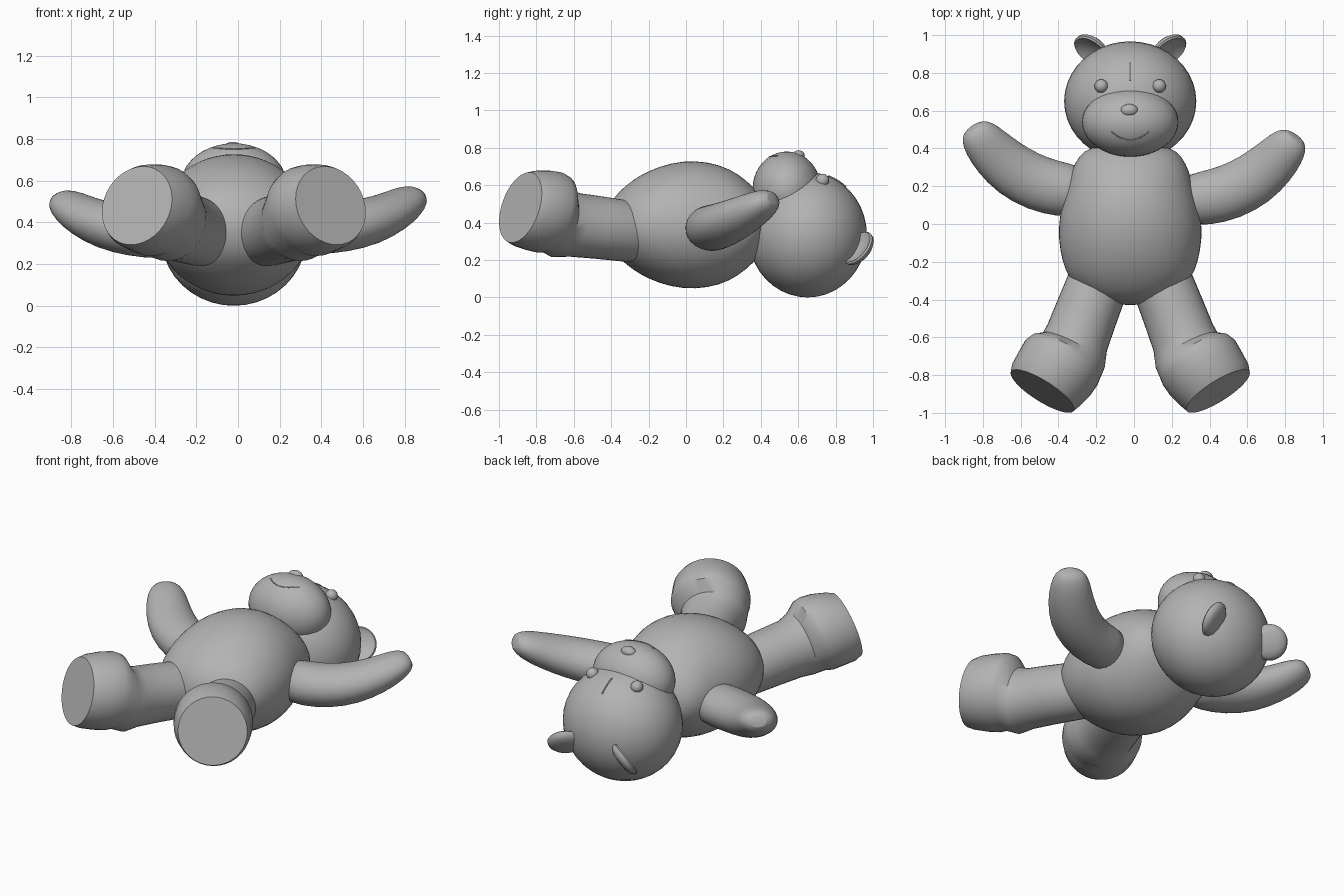
import bpy, bmesh, math
from mathutils import Vector

if "Cube" in bpy.data.objects:
    bpy.data.objects.remove(bpy.data.objects["Cube"], do_unlink=True)

CX = -0.02  # symmetry plane of the toy

grey = bpy.data.materials.new("plush grey")
grey.use_nodes = True
grey.diffuse_color = (0.45, 0.45, 0.45, 1)
grey.node_tree.nodes["Principled BSDF"].inputs["Base Color"].default_value = (0.45, 0.45, 0.45, 1)


def finish(obj, angle=40):
    obj.data.materials.append(grey)
    bpy.ops.object.select_all(action="DESELECT")
    obj.select_set(True)
    bpy.context.view_layer.objects.active = obj
    bpy.ops.object.shade_smooth_by_angle(angle=math.radians(angle))
    return obj


def ellipsoid(name, centre, radii, segments=40):
    bpy.ops.mesh.primitive_uv_sphere_add(segments=segments, ring_count=segments // 2, location=centre)
    obj = bpy.context.object
    obj.name = name
    obj.scale = radii
    bpy.ops.object.transform_apply(location=False, rotation=False, scale=True)
    return finish(obj)


def loft(name, rings, axes=None, segments=28, smooth=0):
    """Skin elliptical rings (x, y, z, side radius, upright radius) along a path."""
    bm = bmesh.new()
    centres = [Vector(r[:3]) for r in rings]
    loops = []
    for i, r in enumerate(rings):
        ahead = centres[min(i + 1, len(rings) - 1)] - centres[max(i - 1, 0)]
        d = Vector(axes[i] if axes else ahead).normalized()
        u = d.cross(Vector((0, 0, 1))).normalized()
        v = u.cross(d)
        angles = [2 * math.pi * k / segments for k in range(segments)]
        loops.append([bm.verts.new(centres[i] + u * r[3] * math.cos(a) + v * r[4] * math.sin(a))
                      for a in angles])
    for a, b in zip(loops, loops[1:]):
        for k in range(segments):
            n = (k + 1) % segments
            bm.faces.new((a[k], a[n], b[n], b[k]))
    bm.faces.new(loops[0])
    bm.faces.new(loops[-1])
    bmesh.ops.recalc_face_normals(bm, faces=bm.faces)
    mesh = bpy.data.meshes.new(name)
    bm.to_mesh(mesh)
    bm.free()
    obj = bpy.data.objects.new(name, mesh)
    bpy.context.collection.objects.link(obj)
    if smooth:
        obj.modifiers.new("soften", "SUBSURF").levels = smooth
        obj.modifiers["soften"].render_levels = smooth
    return finish(obj)


def on_surface(centre, radii, x, y):
    """Point on the upper side of an ellipsoid."""
    h = 1 - ((x - centre[0]) / radii[0]) ** 2 - ((y - centre[1]) / radii[1]) ** 2
    return (x, y, centre[2] + radii[2] * math.sqrt(max(h, 0)))


# Body: barrel along y
barrel = [(-0.43, 0.03, 0.02), (-0.41, 0.15, 0.11), (-0.36, 0.26, 0.18), (-0.28, 0.33, 0.245),
          (-0.20, 0.362, 0.292), (-0.08, 0.384, 0.335), (0.05, 0.378, 0.348), (0.18, 0.34, 0.325),
          (0.28, 0.315, 0.275), (0.36, 0.275, 0.205), (0.41, 0.215, 0.145), (0.43, 0.05, 0.04)]
loft("body", [(CX, y, 0.388, rx, rz) for y, rx, rz in barrel], axes=[(0, 1, 0)] * len(barrel), smooth=1)

# Head, muzzle and nose
HEAD = (CX, 0.65, 0.335), (0.35, 0.317, 0.335)
MUZZLE = (CX, 0.539, 0.58), (0.255, 0.183, 0.2)
ellipsoid("head", *HEAD)
ellipsoid("muzzle", *MUZZLE)
ellipsoid("nose", (CX - 0.005, 0.602, 0.757), (0.046, 0.033, 0.03), 24)

# Stitched mouth and forehead seam
smile = [on_surface(*MUZZLE, CX + 0.1 * t / 6, 0.445 + 0.045 * (t / 6) ** 2) for t in range(-6, 7)]
loft("mouth", [p + (0.003, 0.003) for p in smile], segments=8)
seam = [on_surface(*HEAD, CX, 0.76 + 0.095 * t / 6) for t in range(7)]
loft("forehead_seam", [p + (0.005, 0.005) for p in seam], segments=8)

# Dished ear profile with a thick rim: offset along the ear axis, radius
dish = [(-0.045, 0.01), (-0.042, 0.05), (-0.034, 0.08), (-0.018, 0.1), (0, 0.104),
        (0.008, 0.096), (0.002, 0.084), (-0.01, 0.06), (-0.016, 0.01)]

# Leg with foot: x, y, z, radius, and how far the ring has turned toward the sole
hip, toe = Vector((0.36, -0.93, 0.1)), Vector((0.51, -0.81, 0.28))
limb = [(0.10, -0.20, 0.35, 0.15, 0), (0.165, -0.30, 0.352, 0.163, 0), (0.235, -0.48, 0.375, 0.168, 0),
        (0.28, -0.60, 0.388, 0.172, 0.3), (0.30, -0.67, 0.398, 0.188, 0.7), (0.34, -0.703, 0.447, 0.214, 1),
        (0.365, -0.735, 0.455, 0.225, 1), (0.40, -0.79, 0.466, 0.222, 1), (0.445, -0.85, 0.475, 0.211, 1),
        (0.465, -0.885, 0.481, 0.196, 1)]

# Arm: curved sleeve, flattening toward the blunt paw
sleeve = [(0.24, 0.165, 0.35, 0.13, 0.12), (0.38, 0.18, 0.35, 0.145, 0.125), (0.51, 0.212, 0.358, 0.148, 0.122),
          (0.64, 0.28, 0.385, 0.145, 0.115), (0.74, 0.37, 0.43, 0.13, 0.10), (0.80, 0.44, 0.47, 0.114, 0.085),
          (0.838, 0.488, 0.498, 0.092, 0.065), (0.856, 0.515, 0.51, 0.05, 0.035)]

for side, s in (("left", 1), ("right", -1)):
    ellipsoid(side + "_eye", (CX + s * 0.153, 0.73, 0.625), (0.036, 0.036, 0.036), 20)

    n = Vector((s * 0.5, -0.66, 0.56)).normalized()
    hub = Vector((CX + s * 0.207, 0.917, 0.265))
    loft(side + "_ear", [(*(hub + n * d), r, r) for d, r in dish], axes=[n] * len(dish))

    turns = [hip.lerp(toe, t) for *_, t in limb]
    loft(side + "_leg", [(CX + s * x, y, z, r, r) for x, y, z, r, _ in limb],
         axes=[(s * d.x, d.y, d.z) for d in turns], segments=36)

    # The left arm sits slightly lower along the body and is lifted a little
    dy, dz = (-0.045, 0.02) if s > 0 else (0, 0)
    loft(side + "_arm", [(s * x, y + dy, z + dz, a, b) for x, y, z, a, b in sleeve], smooth=1)
